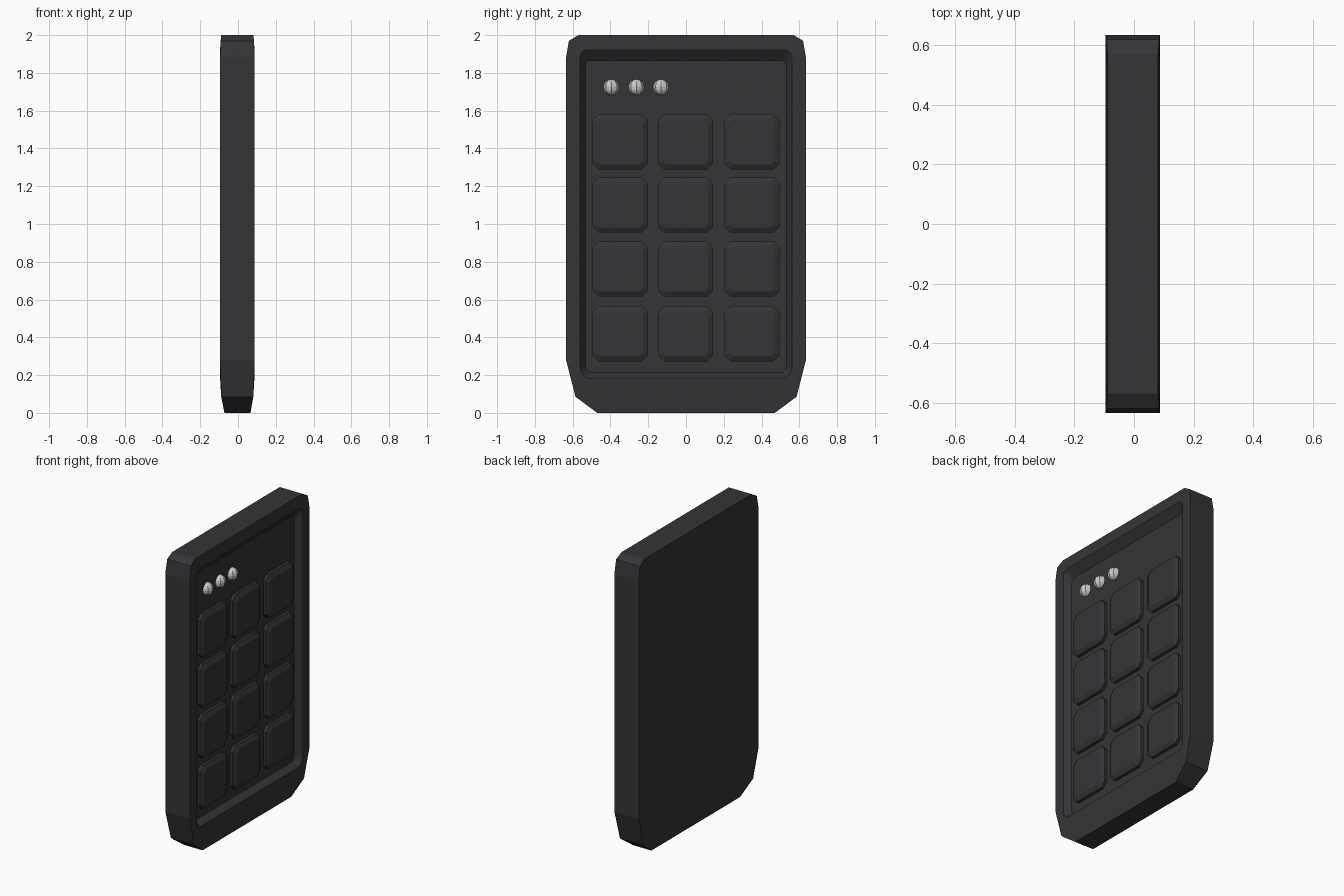
import bpy, bmesh

if "Cube" in bpy.data.objects:
    bpy.data.objects.remove(bpy.data.objects["Cube"])

# Dark plastic shared by housing and keys
dark = bpy.data.materials.new("dark_plastic")
dark.diffuse_color = (0.035, 0.034, 0.039, 1)
dark.use_nodes = True
dark.node_tree.nodes["Principled BSDF"].inputs["Base Color"].default_value = dark.diffuse_color


def loft(name, loops, material=None):
    """Skin a stack of equal-length closed loops and cap both ends."""
    bm = bmesh.new()
    rings = [[bm.verts.new(p) for p in loop] for loop in loops]
    n = len(rings[0])
    for a, b in zip(rings, rings[1:]):
        for i in range(n):
            j = (i + 1) % n
            bm.faces.new((a[i], a[j], b[j], b[i]))
    bm.faces.new(rings[0])
    bm.faces.new(rings[-1])
    bmesh.ops.recalc_face_normals(bm, faces=bm.faces)
    mesh = bpy.data.meshes.new(name)
    bm.to_mesh(mesh)
    bm.free()
    obj = bpy.data.objects.new(name, mesh)
    bpy.context.collection.objects.link(obj)
    if material:
        mesh.materials.append(material)
    return obj


def mirrored(half, xs):
    """Mirror a right-hand (y, z) profile into a closed loop at depths xs."""
    right = [(x, y, z) for x, (y, z) in zip(xs, half)]
    return right + [(x, -y, z) for x, y, z in reversed(right)]


def key_loop(x, y, z, half, cut):
    """Square with cut corners, facing +x."""
    a, b = half, half - cut
    pts = [(b, a), (a, b), (a, -b), (b, -a), (-b, -a), (-a, -b), (-a, b), (-b, a)]
    return [(x, y + u, z + v) for u, v in pts]


# Housing: outer outline, panel rim and recessed panel floor
FLOOR = 0.045
outer = [(0.57, 2.0), (0.62, 1.97), (0.635, 1.88), (0.635, 0.28), (0.585, 0.085), (0.47, 0.0)]
rim = [(0.53, 1.92), (0.55, 1.91), (0.56, 1.88), (0.56, 0.23), (0.55, 0.205), (0.53, 0.186)]
floor = [(0.51, 1.866), (0.525, 1.86), (0.532, 1.84), (0.532, 0.25), (0.525, 0.228), (0.51, 0.215)]
front = [0.081, 0.085, 0.087, 0.087, 0.081, 0.066]
back = [-0.089, -0.092, -0.095, -0.095, -0.089, -0.072]
loft("housing", [
    mirrored(floor, [FLOOR] * 6),
    mirrored(rim, [0.087] * 6),
    mirrored(outer, front),
    mirrored(outer, back),
    mirrored(rim, [-0.095] * 6),
], dark)

# Twelve bevelled keys
for row, z in enumerate((1.435, 1.10, 0.761, 0.419)):
    for col, y in enumerate((-0.348, -0.003, 0.35)):
        loft(f"key_{row + 1}_{col + 1}", [
            key_loop(FLOOR - 0.01, y, z, 0.146, 0.032),
            key_loop(0.064, y, z, 0.146, 0.032),
            key_loop(0.078, y, z, 0.119, 0.018),
        ], dark)

# Three faceted indicator lights
for i, y in enumerate((-0.395, -0.263, -0.132)):
    bm = bmesh.new()
    bmesh.ops.create_uvsphere(bm, u_segments=8, v_segments=8, radius=0.042)
    mesh = bpy.data.meshes.new(f"indicator_light_{i + 1}")
    bm.to_mesh(mesh)
    bm.free()
    light = bpy.data.objects.new(mesh.name, mesh)
    light.location = (FLOOR, y, 1.724)
    bpy.context.collection.objects.link(light)
